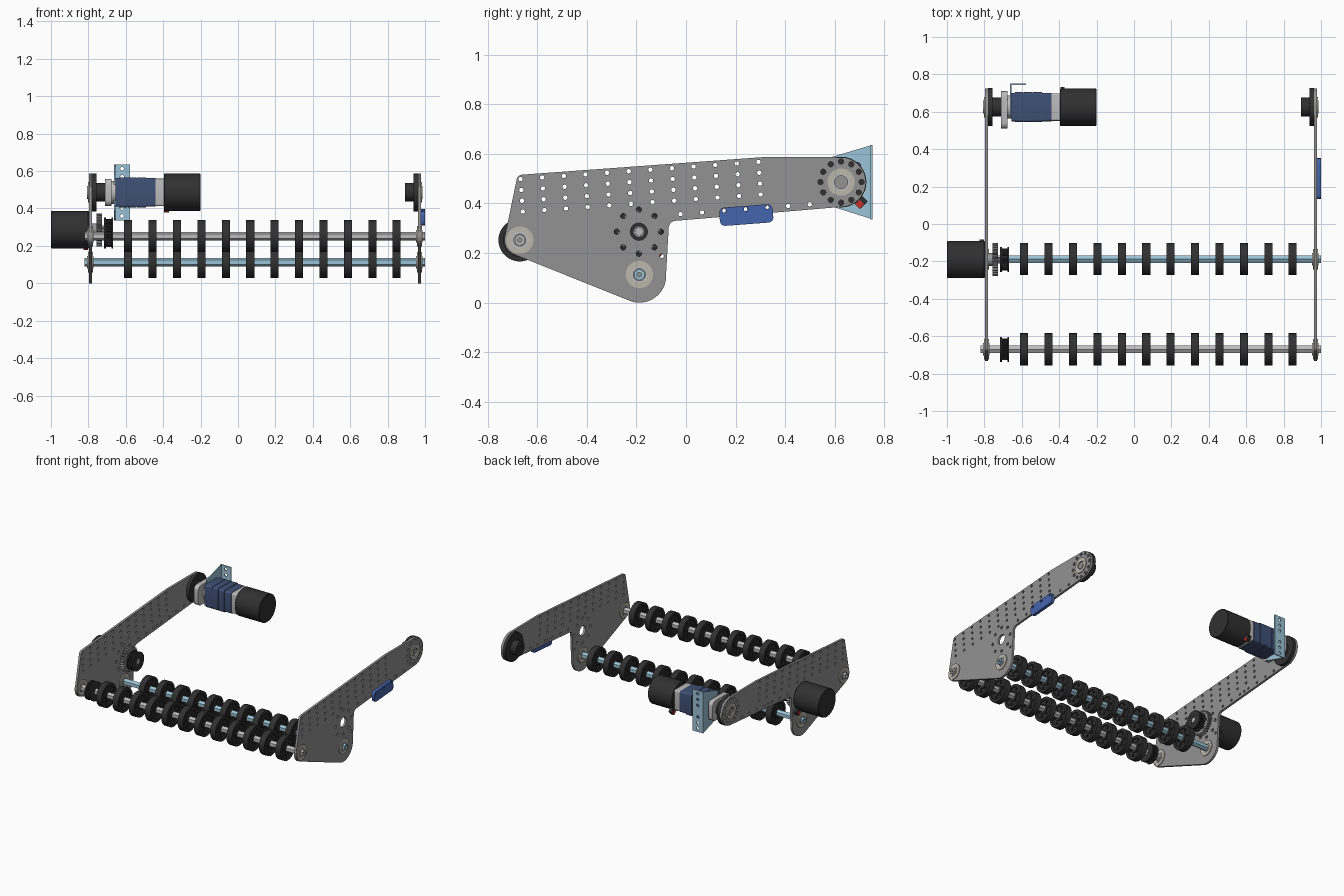
import bpy, bmesh
from math import sin, cos, radians, pi

if "Cube" in bpy.data.objects:
    bpy.data.objects.remove(bpy.data.objects["Cube"])


def material(name, r, g, b):
    m = bpy.data.materials.new(name)
    m.diffuse_color = (r, g, b, 1)
    m.use_nodes = True
    m.node_tree.nodes["Principled BSDF"].inputs["Base Color"].default_value = m.diffuse_color
    return m


PLATE = material("plate_grey", 0.29, 0.29, 0.29)
BLACK = material("black", 0.03, 0.03, 0.03)
SKY = material("light_blue", 0.33, 0.55, 0.68)
NAVY = material("navy", 0.05, 0.08, 0.18)
BLUE = material("blue", 0.06, 0.13, 0.42)
CREAM = material("cream", 0.5, 0.48, 0.4)
STEEL = material("steel", 0.5, 0.5, 0.5)
RED = material("red", 0.6, 0.03, 0.03)


def finish(name, bm, mat):
    bmesh.ops.remove_doubles(bm, verts=bm.verts, dist=1e-5)
    bmesh.ops.recalc_face_normals(bm, faces=bm.faces)
    me = bpy.data.meshes.new(name)
    bm.to_mesh(me)
    bm.free()
    me.shade_smooth()
    me.set_sharp_from_angle(angle=radians(30))
    me.materials.append(mat)
    ob = bpy.data.objects.new(name, me)
    bpy.context.collection.objects.link(ob)
    return ob


def extrude(name, loops, a, b, mat, axis='x'):
    """Fill 2D loops (inner loops become holes), extrude from a to b on an axis."""
    cu = bpy.data.curves.new(name, 'CURVE')
    cu.dimensions, cu.fill_mode, cu.extrude = '2D', 'BOTH', (b - a) / 2
    for pts in loops:
        s = cu.splines.new('POLY')
        s.points.add(len(pts) - 1)
        for p, (u, v) in zip(s.points, pts):
            p.co = (u, v, 0, 1)
        s.use_cyclic_u = True
    tmp = bpy.data.objects.new(name + "_curve", cu)
    bpy.context.collection.objects.link(tmp)
    dg = bpy.context.evaluated_depsgraph_get()
    me = bpy.data.meshes.new_from_object(tmp.evaluated_get(dg))
    bm = bmesh.new()
    bm.from_mesh(me)
    bpy.data.objects.remove(tmp)
    bpy.data.curves.remove(cu)
    bpy.data.meshes.remove(me)
    for v in bm.verts:
        p, q, r = v.co
        r += (a + b) / 2
        v.co = (r, p, q) if axis == 'x' else (p, r, q)
    return finish(name, bm, mat)


def lathe(name, prof, c, mat, n=32):
    """Turn an (x, radius) profile round the x axis through c = (y, z)."""
    bm = bmesh.new()
    rings = [[bm.verts.new((x, c[0] + r * cos(2 * pi * i / n), c[1] + r * sin(2 * pi * i / n)))
              for i in range(n)] for x, r in prof]
    for p, q in zip(rings, rings[1:]):
        for i in range(n):
            j = (i + 1) % n
            bm.faces.new((p[i], p[j], q[j], q[i]))
    bm.faces.new(rings[0])
    bm.faces.new(rings[-1])
    return finish(name, bm, mat)


def arc(c, r, a0, a1, n=10):
    return [(c[0] + r * cos(radians(a0 + (a1 - a0) * i / n)),
             c[1] + r * sin(radians(a0 + (a1 - a0) * i / n))) for i in range(n + 1)]


def circle(c, r, n=24, start=0):
    return arc(c, r, start, start + 360, n)[:-1]


def ring_of_holes(c, R, r, n, sides=10):
    return [circle(p, r, sides) for p in circle(c, R, n)]


def gear_loop(c, r, depth, teeth):
    return [(c[0] + (r - depth * (i % 4 > 1)) * cos(pi * (i + .5) / teeth / 2),
             c[1] + (r - depth * (i % 4 > 1)) * sin(pi * (i + .5) / teeth / 2)) for i in range(teeth * 4)]


def rect(y0, y1, z0, z1, r=0.0):
    if not r:
        return [(y0, z0), (y1, z0), (y1, z1), (y0, z1)]
    return (arc((y1 - r, z1 - r), r, 0, 90, 4) + arc((y0 + r, z1 - r), r, 90, 180, 4)
            + arc((y0 + r, z0 + r), r, 180, 270, 4) + arc((y1 - r, z0 + r), r, 270, 360, 4))


FRONT, REAR = (-0.67, 0.252), (-0.188, 0.113)
DRIVE, TIP = (-0.19, 0.286), (0.625, 0.486)

# Side plates with perforations
outline = (arc((-0.66, 0.493), 0.023, 170, 94, 5) + [(0.317, 0.587)] + arc(TIP, 0.1, 90, -85, 24)
           + arc((-0.04, 0.3), 0.03, 95, 170, 5) + arc((-0.188, 0.108), 0.108, 4, -111, 18)
           + arc(FRONT, 0.062, -111, -190, 10))
holes = [circle((-0.667 + 0.0872 * i + 0.003 * j, 0.498 + 0.0063 * i - 0.0437 * j), 0.009, 10)
         for i in range(12) for j in range(4)]
holes += [circle((-0.022 + 0.0868 * i, 0.357 + 0.0066 * i), 0.009, 10) for i in range(7)]
holes += [circle((0.196, 0.373), 0.009, 10), circle((-0.098, 0.188), 0.009, 10), circle(DRIVE, 0.035, 20)]
holes += ring_of_holes(DRIVE, 0.089, 0.011, 8) + ring_of_holes(TIP, 0.083, 0.011, 12)
for side, x0, x1, out in (("left", -0.797, -0.781, -1), ("right", 0.962, 0.978, 1)):
    extrude(side + "_side_plate", [outline] + holes, x0, x1, PLATE)
    # Bearings: stepped flanges on both faces
    for part, c, bore in (("front", FRONT, 0.024), ("rear", REAR, 0.024), ("tip", TIP, 0.026)):
        extrude(f"{side}_{part}_bearing_flange", [circle(c, 0.055, 32), circle(c, bore)],
                x0 - 0.006, x1 + 0.006, CREAM)
        extrude(f"{side}_{part}_bearing_race", [circle(c, 0.034, 32), circle(c, bore)],
                x0 - 0.009, x1 + 0.009, STEEL)
    # Arm pivot hub on the inner face
    inner = x1 if out < 0 else x0
    ends = sorted((inner, inner - out * 0.024))
    extrude(side + "_pivot_disc", [circle(TIP, 0.102, 48)], *ends, BLACK)
    ends = sorted((inner - out * 0.024, inner - out * 0.07))
    extrude(side + "_pivot_hub", [circle(TIP, 0.05, 32), circle(TIP, 0.022, 6)], *ends, BLACK)

# Roller shafts and wheels
for part, c, mat in (("front", FRONT, STEEL), ("rear", REAR, SKY)):
    extrude(part + "_hex_shaft", [circle(c, 0.0235, 6, 30), circle(c, 0.009, 12)], -0.82, 1.0, mat)
    for k in range(12):
        x = -0.587 + 0.1305 * k
        n = f"{part}_roller_{k + 1}"
        extrude(n + "_tyre", [circle(c, 0.086, 40), circle(c, 0.066, 40)], x - 0.0215, x + 0.0215, BLACK)
        extrude(n + "_web", [circle(c, 0.066, 40), circle(c, 0.023, 6, 30)] + ring_of_holes(c, 0.051, 0.009, 6),
                x - 0.013, x + 0.013, BLACK)
        extrude(n + "_hub", [circle(c, 0.036, 24), circle(c, 0.023, 6, 30)], x - 0.02, x + 0.02, BLACK)

# Belt pulleys
for part, c in (("front", FRONT), ("drive", DRIVE)):
    extrude(part + "_pulley_teeth", [gear_loop(c, 0.058, 0.007, 24), circle(c, 0.022)], -0.707, -0.677, BLACK)
    for x in (-0.717, -0.677):
        extrude(part + "_pulley_flange", [circle(c, 0.067, 36), circle(c, 0.022)], x, x + 0.01, BLACK)

# Roller drive: gear, shaft and outboard motor
extrude("drive_gear", [gear_loop(DRIVE, 0.088, 0.012, 28), circle(DRIVE, 0.022)]
        + ring_of_holes(DRIVE, 0.055, 0.012, 6), -0.757, -0.727, PLATE)
extrude("drive_shaft", [gear_loop(DRIVE, 0.022, 0.006, 8)], -0.8, -0.668, STEEL)
extrude("drive_boss", [circle(DRIVE, 0.034)], -0.8, -0.757, PLATE)


def motor(name, x0, x1, c, foot):
    lathe(name, [(x0, 0.096), (x0 + 0.004, 0.1), (x1 - 0.004, 0.1), (x1, 0.096)], c, BLACK, 48)
    y, z = c[0] + 0.078, c[1] - 0.078
    for tag, m, d in (("terminal", BLACK, 0.0), ("wire_port", RED, 0.012)):
        loop = circle((y - d * 0.3, z - d), 0.03 - d, 4)
        extrude(f"{name}_{tag}", [loop], foot - d / 6, foot + 0.022 + d / 6, m)


motor("roller_motor", -1.0, -0.797, DRIVE, -0.825)
motor("arm_motor", -0.396, -0.2, TIP, -0.394)

# Arm gearbox
ty, tz = TIP
extrude("gearbox_output_plate", [rect(0.51, 0.71, tz - 0.072, tz + 0.072, 0.03)], -0.711, -0.676, STEEL)
lathe("gearbox_nose", [(-0.72, 0.035), (-0.68, 0.035), (-0.676, 0.062), (-0.637, 0.062)], TIP, STEEL)
for k in range(3):
    x = -0.637 + 0.049 * k
    extrude(f"gearbox_stage_{k + 1}", [rect(ty - 0.08, ty + 0.08, tz - 0.08, tz + 0.08, 0.012)],
            x, x + 0.046, NAVY)
extrude("gearbox_core", [rect(ty - 0.076, ty + 0.076, tz - 0.076, tz + 0.076, 0.012)], -0.655, -0.44, NAVY)
extrude("gearbox_motor_block", [rect(ty - 0.073, ty + 0.073, tz - 0.073, tz + 0.073, 0.01)],
        -0.49, -0.396, STEEL)
extrude("arm_output_shaft", [circle(TIP, 0.021, 6)], -0.79, -0.68, STEEL)
extrude("right_pivot_shaft", [circle(TIP, 0.025, 24)], 0.9, 0.972, BLACK)

# Angle bracket that holds the gearbox
extrude("bracket_web", [[(0.752, 0.636), (0.752, 0.336), (0.58, 0.39), (0.58, 0.585)]], -0.663, -0.655, SKY)
bolts = [circle((-0.62, z), 0.01, 12) for z in (0.36, 0.402, 0.444, 0.528, 0.57, 0.612)]
extrude("bracket_flange", [rect(-0.663, -0.578, 0.336, 0.636)] + bolts, 0.744, 0.752, SKY, 'y')

# Blue pad on the outside of the right plate
t = radians(4.3)
pad = [(0.243 + u * cos(t) - v * sin(t), 0.353 + u * sin(t) + v * cos(t))
       for u, v in rect(-0.108, 0.108, -0.037, 0.037, 0.02)]
pad_ob = extrude("side_pad", [pad, circle((0.155, 0.371), 0.009, 10), circle((0.242, 0.377), 0.009, 10),
                              circle((0.328, 0.384), 0.007, 10)], 0.978, 1.0, BLUE)
